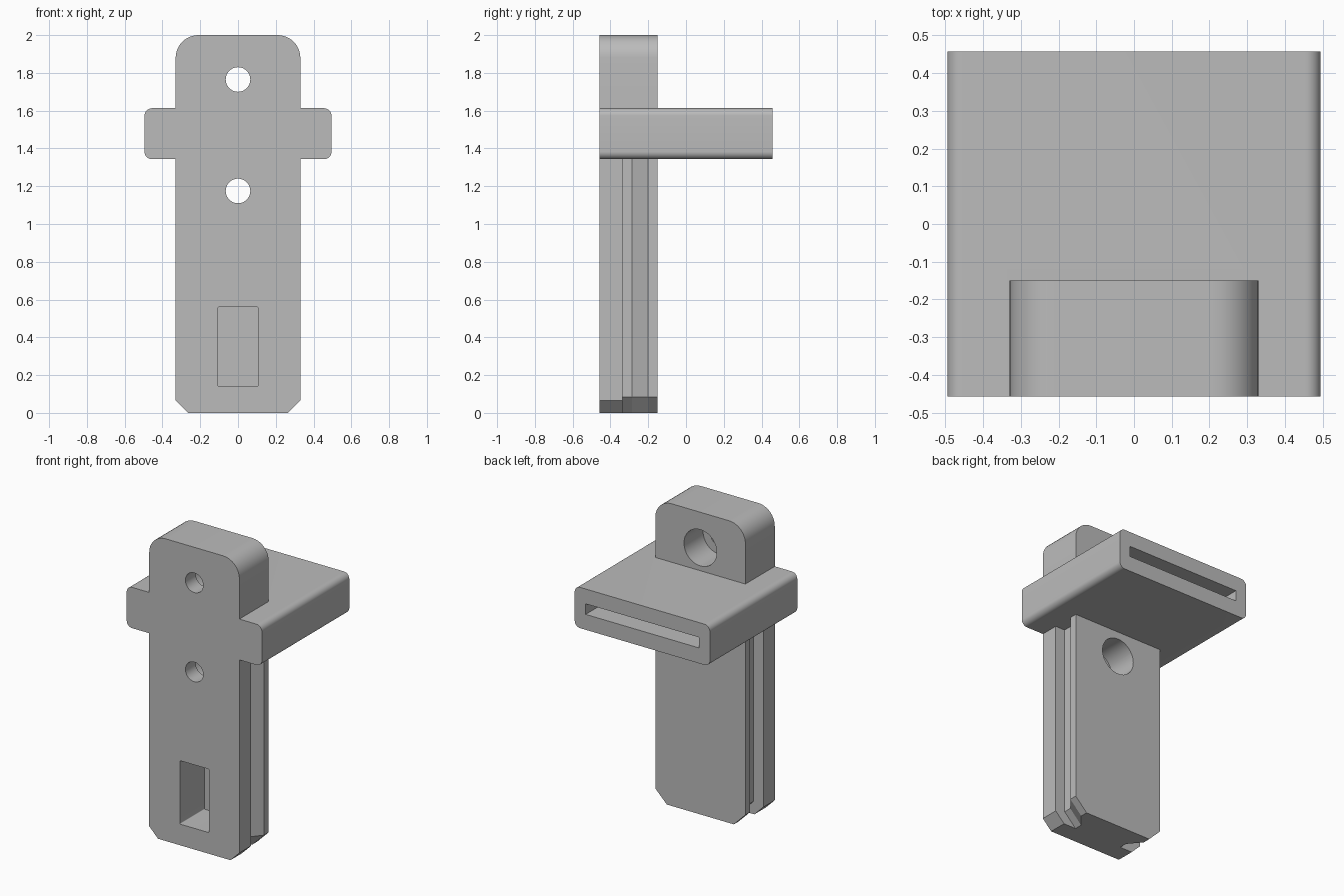
import bpy, bmesh, math

old = bpy.data.objects.get("Cube")
if old:
    bpy.data.objects.remove(old, do_unlink=True)

grey = bpy.data.materials.new("plain grey")
grey.use_nodes = True
grey.diffuse_color = (0.5, 0.5, 0.5, 1)
grey.node_tree.nodes["Principled BSDF"].inputs["Base Color"].default_value = (0.5, 0.5, 0.5, 1)


def loft(name, rings):
    """Closed solid through rings of equal point count."""
    bm = bmesh.new()
    loops = [[bm.verts.new(p) for p in ring] for ring in rings]
    n = len(loops[0])
    for a, b in zip(loops, loops[1:]):
        for i in range(n):
            j = (i + 1) % n
            bm.faces.new((a[i], a[j], b[j], b[i]))
    bm.faces.new(loops[0])
    bm.faces.new(loops[-1])
    bmesh.ops.recalc_face_normals(bm, faces=bm.faces[:])
    mesh = bpy.data.meshes.new(name)
    bm.to_mesh(mesh)
    bm.free()
    mesh.materials.append(grey)
    ob = bpy.data.objects.new(name, mesh)
    bpy.context.collection.objects.link(ob)
    return ob


def prism(name, outline, y0, y1):
    return loft(name, [[(x, y, z) for x, z in outline] for y in (y0, y1)])


def outline(w, z0, z1, bottom, top, bottom_steps=10, top_steps=10):
    """Symmetric x-z outline with rounded (or one-step chamfered) corners."""
    pts = []
    for sx, z, r, start, steps in ((1, z0, bottom, -90, bottom_steps), (1, z1, top, 0, top_steps),
                                   (-1, z1, top, 90, top_steps), (-1, z0, bottom, 180, bottom_steps)):
        cz = z + r if z == z0 else z - r
        if r == 0:
            pts.append((sx * w, z))
            continue
        for i in range(steps + 1):
            a = math.radians(start + 90 * i / steps)
            pts.append((sx * (w - r) + r * math.cos(a), cz + r * math.sin(a)))
    return pts


def circle(r, z, n=48):
    return [(r * math.cos(math.tau * i / n), z + r * math.sin(math.tau * i / n)) for i in range(n)]


def combine(target, tool, operation):
    mod = target.modifiers.new("combine", 'BOOLEAN')
    mod.operation = operation
    mod.solver = 'EXACT'
    mod.object = tool
    bpy.context.view_layer.objects.active = target
    bpy.ops.object.modifier_apply(modifier=mod.name)
    bpy.data.objects.remove(tool, do_unlink=True)


FRONT, REAR = -0.457, -0.15

# Upright plate with rounded top and chamfered foot
body = prism("bracket_body", outline(0.33, 0, 2, 0.065, 0.12, bottom_steps=1), FRONT, REAR)

# Side grooves, turning inward at the foot
for s in (-1, 1):
    profile = [(0.26, -0.337), (0.26, -0.285), (0.3302, -0.2),
               (0.3302, -0.1), (0.5, -0.1), (0.5, -0.337)]
    rings = [[(s * (x - shift), y, z) for x, y in profile]
             for z, shift in ((1.4, 0), (0.085, 0), (-0.02, 0.105))]
    combine(body, loft("groove_cutter", rings), 'DIFFERENCE')

# Horizontal shelf with softened long edges
shelf = prism("shelf", outline(0.495, 1.343, 1.613, 0.04, 0.04), FRONT, 0.457)
combine(body, shelf, 'UNION')

# Wide slot in the rear of the shelf
combine(body, prism("slot_cutter", outline(0.415, 1.445, 1.515, 0, 0), -0.2, 0.6), 'DIFFERENCE')

# Screw holes, counterbored from the rear; upper bore, then lower bore
for z in (1.765, 1.175):
    combine(body, prism("hole_cutter", circle(0.065, z), -0.6, -0.1), 'DIFFERENCE')
    combine(body, prism("counterbore_cutter", circle(0.12, z), -0.35, -0.1), 'DIFFERENCE')

# Rectangular pocket in the front
combine(body, prism("pocket_cutter", outline(0.106, 0.14, 0.56, 0.005, 0.005), -0.6, -0.2), 'DIFFERENCE')

bpy.ops.object.select_all(action='DESELECT')
body.select_set(True)
bpy.context.view_layer.objects.active = body
bpy.ops.object.shade_smooth_by_angle(angle=math.radians(30))
